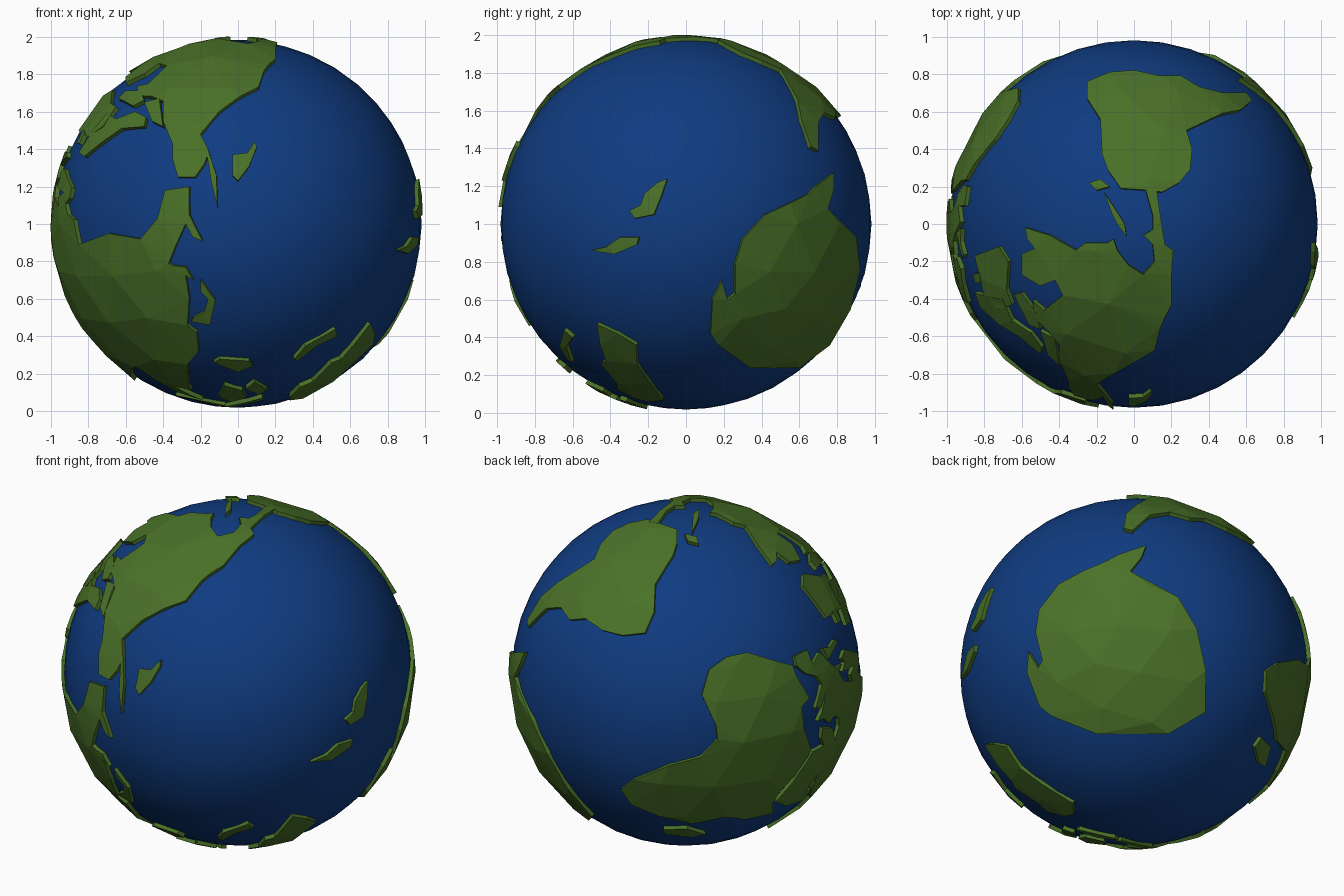
import bpy, bmesh, math
from mathutils import Vector, Matrix
from mathutils.geometry import delaunay_2d_cdt

CENTRE = Vector((0, 0, 1))
SEA_R, LAND_R, INNER_R = 0.982, 1.003, 0.955


def material(name, rgb):
    m = bpy.data.materials.new(name)
    m.diffuse_color = (*rgb, 1)
    return m


OCEAN = material("ocean blue", (0.005, 0.045, 0.22))
LAND = material("land green", (0.068, 0.165, 0.021))

# Tilted globe axes: zero meridian, 90 east, north pole
TILT = Matrix(((-0.652, -0.321, -0.686), (0.743, -0.10, -0.660), (0.143, -0.941, 0.303)))


def depth(a, b):
    return math.sqrt(max(0, 1 - a * a - b * b))


# Outline points given in a view, or as latitude and longitude
def front(pts):
    return [Vector((x, -depth(x, z - 1), z - 1)) for x, z in pts]


def right(pts):
    return [Vector((depth(y, z - 1), y, z - 1)) for y, z in pts]


def top(pts):
    return [Vector((x, y, depth(x, y))) for x, y in pts]


def geo(pts):
    out = []
    for lat, lon in pts:
        a, o = math.radians(lat), math.radians(lon)
        out.append(TILT @ Vector((math.cos(a) * math.cos(o), math.cos(a) * math.sin(o), math.sin(a))))
    return out


# Coarse points spread over the ball, which give the land its facets
tmp = bmesh.new()
bmesh.ops.create_icosphere(tmp, subdivisions=3, radius=1)
FACETS = [v.co.normalized() for v in tmp.verts]
tmp.free()


def land(name, *loops):
    """Raised plates on the ball, one for each closed outline."""
    bm = bmesh.new()
    for loop in loops:
        loop = [p.normalized() for p in loop]
        mid = sum(loop, Vector()).normalized()
        q = mid.to_track_quat('Z', 'Y')
        inv = q.inverted()

        def flat(p):
            p = inv @ p
            return Vector((p.x / (1 + p.z), p.y / (1 + p.z)))

        reach = min(p.dot(mid) for p in loop)
        inner = [p for p in FACETS if p.dot(mid) > max(reach, -0.8)
                 and min((p - o).length for o in loop) > 0.06]
        n = len(loop)
        res = delaunay_2d_cdt([flat(p) for p in loop + inner], [], [list(range(n))], 1, 1e-5)
        verts = {}
        faces = []
        for f in res[2]:
            for i in f:
                if i not in verts:
                    x, y = res[0][i]
                    s = x * x + y * y
                    verts[i] = bm.verts.new(q @ Vector((2 * x, 2 * y, 1 - s)) / (1 + s) * INNER_R)
            faces.append(bm.faces.new([verts[i] for i in f]))
        ext = bmesh.ops.extrude_face_region(bm, geom=faces)
        for v in ext["geom"]:
            if isinstance(v, bmesh.types.BMVert):
                v.co = v.co.normalized() * LAND_R
    bmesh.ops.recalc_face_normals(bm, faces=bm.faces)
    me = bpy.data.meshes.new(name)
    bm.to_mesh(me)
    bm.free()
    me.materials.append(LAND)
    ob = bpy.data.objects.new(name, me)
    ob.location = CENTRE
    bpy.context.collection.objects.link(ob)


# Ocean ball
bpy.ops.mesh.primitive_ico_sphere_add(subdivisions=4, radius=SEA_R, location=CENTRE)
sea = bpy.context.object
sea.name = "ocean"
sea.data.materials.append(OCEAN)
bpy.ops.object.shade_smooth()

# North America: east coast, arctic and west coast, isthmus
land("north_america",
     top([(.06, .19), (.1, .05), (.1, -.03), (.05, -.06), (.1, -.11), (.11, -.2), (.05, -.27), (-.03, -.22),
          (-.09, -.14), (-.11, -.08), (-.14, -.1), (-.26, -.1), (-.31, -.14), (-.45, -.06), (-.58, -.02),
          (-.57, -.08), (-.53, -.13), (-.6, -.16), (-.6, -.27), (-.5, -.33), (-.42, -.3), (-.38, -.38),
          (-.48, -.46), (-.54, -.41), (-.53, -.5), (-.46, -.57), (-.4, -.64)])
     + front([(-.4, 1.55), (-.35, 1.43), (-.35, 1.35), (-.32, 1.25), (-.23, 1.25), (-.18, 1.32), (-.165, 1.36),
              (-.14, 1.21), (-.11, 1.09), (-.115, 1.26), (-.16, 1.4), (-.2, 1.48), (-.1, 1.6), (.01, 1.68),
              (.11, 1.73), (.14, 1.82), (.2, 1.88)])
     + top([(.2, -.27), (.21, -.14), (.165, -.11), (.14, .05), (.12, .19)]))

# South America
land("south_america",
     top([(-.25, .76), (-.13, .81), (0, .82), (.14, .79), (.25, .79), (.35, .73), (.47, .7), (.6, .7), (.63, .66),
          (.57, .61), (.47, .59), (.28, .5), (.31, .4), (.3, .29), (.24, .22), (.15, .17), (.09, .18),
          (-.07, .19), (-.14, .29), (-.17, .37), (-.18, .56), (-.25, .67)]))

# Africa
land("africa",
     geo([(31, 31), (31, 20), (33, 11), (37, 10), (35, -2), (35, -6), (30, -10), (21, -17), (14, -18), (7, -16),
          (2, -9), (3, 2), (2, 7), (-5, 11), (-16, 11), (-29, 15), (-35, 20), (-33, 28), (-25, 34), (-15, 40),
          (-4, 40), (2, 46), (11, 51), (12, 44), (15, 40), (22, 37), (29, 33)]))

# Europe and Asia: east coast from the front, the rest round the hidden side
land("europe_and_asia",
     front([(-.85, .89), (-.69, .95), (-.52, .92), (-.43, 1.03), (-.39, 1.18), (-.26, 1.2), (-.26, 1.05),
            (-.19, .91), (-.24, .93), (-.28, 1.0), (-.33, .89), (-.37, .79), (-.28, .73), (-.26, .6), (-.27, .46),
            (-.22, .42), (-.21, .32), (-.27, .25), (-.26, .13)])
     + geo([(9, 105), (13, 100), (6, 102), (2, 103), (9, 98), (16, 95), (22, 91), (20, 87), (13, 80), (8, 77),
            (20, 73), (25, 67), (25, 60), (27, 54), (30, 49), (24, 52), (26, 56), (22, 59), (16, 52), (13, 44),
            (20, 40), (28, 35), (31, 33), (36, 36), (36, 31), (38, 27), (42, 33), (41, 41), (45, 37), (46, 33),
            (45, 29), (41, 28), (40, 24), (37, 22), (40, 20), (45, 13), (40, 18), (38, 16), (44, 9), (43, 4),
            (39, 0), (36.5, -5), (37, -9), (43, -9), (43, -2), (48, -5), (51, 3), (53, 8), (57, 10), (54, 12),
            (55, 20), (60, 29), (60, 23), (65, 24), (60, 18), (56, 14), (59, 11), (58, 7), (62, 5), (67, 14),
            (71, 26), (69, 34), (66, 34), (66, 44), (68, 55)]))

# Antarctica with its peninsula
land("antarctica",
     right([(.14, .6), (.19, .7), (.22, .6), (.26, .63), (.26, .79), (.3, .92), (.42, 1.05), (.55, 1.11),
            (.65, 1.16), (.69, 1.2), (.78, 1.27), (.78, 1.18), (.75, 1.08), (.9, .93), (.92, .76), (.87, .55),
            (.76, .36), (.6, .24), (.34, .24), (.17, .36), (.13, .42)]))

# Australia
land("australia",
     right([(-.47, .47), (-.36, .42), (-.26, .36), (-.26, .26), (-.19, .16), (-.12, .07), (-.2, .06)])
     + front([(.28, .08), (.33, .13), (.4, .16), (.5, .26), (.55, .28), (.62, .36)]))

# Southern Pacific islands
land("new_zealand",
     right([(-.1, 1.24), (-.15, 1.22), (-.22, 1.16), (-.24, 1.1), (-.3, 1.07), (-.27, 1.03), (-.17, 1.05),
            (-.13, 1.15)]),
     right([(-.35, .93), (-.25, .93), (-.26, .89), (-.38, .84), (-.5, .86), (-.42, .88)]))

# Northern Pacific islands
land("north_pacific_islands",
     front([(-.03, 1.37), (.05, 1.38), (.09, 1.44), (.1, 1.41), (.06, 1.31), (0, 1.23), (-.03, 1.26)]),
     front([(-.37, .78), (-.28, .77), (-.24, .7), (-.3, .74)]),
     front([(-.2, .7), (-.17, .66), (-.12, .59), (-.15, .46), (-.25, .48), (-.24, .5), (-.18, .53), (-.16, .6),
            (-.2, .64)]))

# Island chain between Asia and Australia
land("south_east_asian_islands",
     front([(-.13, .26), (-.1, .28), (.06, .27), (.08, .24), (0, .21)]),
     front([(.3, .28), (.36, .35), (.52, .44), (.53, .4), (.42, .35), (.32, .27)]),
     geo([(6, 95), (5, 98), (-5, 106), (-6, 104)]),
     geo([(-6, 105), (-6.5, 112), (-8, 119), (-10, 118), (-8, 106)]),
     geo([(7, 117), (1, 119), (-4, 116), (-3, 110), (2, 110)]),
     geo([(2, 125), (-5, 124), (-5, 120), (1, 120.5)]))

# Arctic islands and the large northern island
land("arctic_islands",
     top([(-.85, -.17), (-.72, -.12), (-.67, -.2), (-.68, -.35), (-.65, -.43), (-.72, -.46), (-.8, -.38)]),
     front([(-.85, 1.38), (-.78, 1.49), (-.7, 1.59), (-.65, 1.56), (-.55, 1.6), (-.49, 1.57), (-.5, 1.52),
            (-.62, 1.51), (-.72, 1.44), (-.82, 1.36)]),
     front([(-.64, 1.67), (-.6, 1.71), (-.52, 1.71), (-.5, 1.66), (-.56, 1.63)]),
     front([(-.5, 1.65), (-.42, 1.67), (-.4, 1.52), (-.46, 1.55)]))

# Small Atlantic and Indian Ocean islands
land("caribbean_islands",
     top([(-.24, .22), (-.18, .24), (-.13, .2), (-.2, .18)]),
     top([(-.16, .17), (-.1, .08), (-.05, 0), (-.04, -.07), (-.09, 0), (-.12, .06)]))
land("north_atlantic_islands",
     geo([(50, -6), (51, 1), (55, -1), (59, -3), (58, -6), (54, -4)]),
     geo([(63, -24), (66, -24), (67, -15), (64, -14)]))
land("east_african_island",
     geo([(-12, 49), (-17, 50), (-25, 47), (-25, 43), (-17, 43)]))
